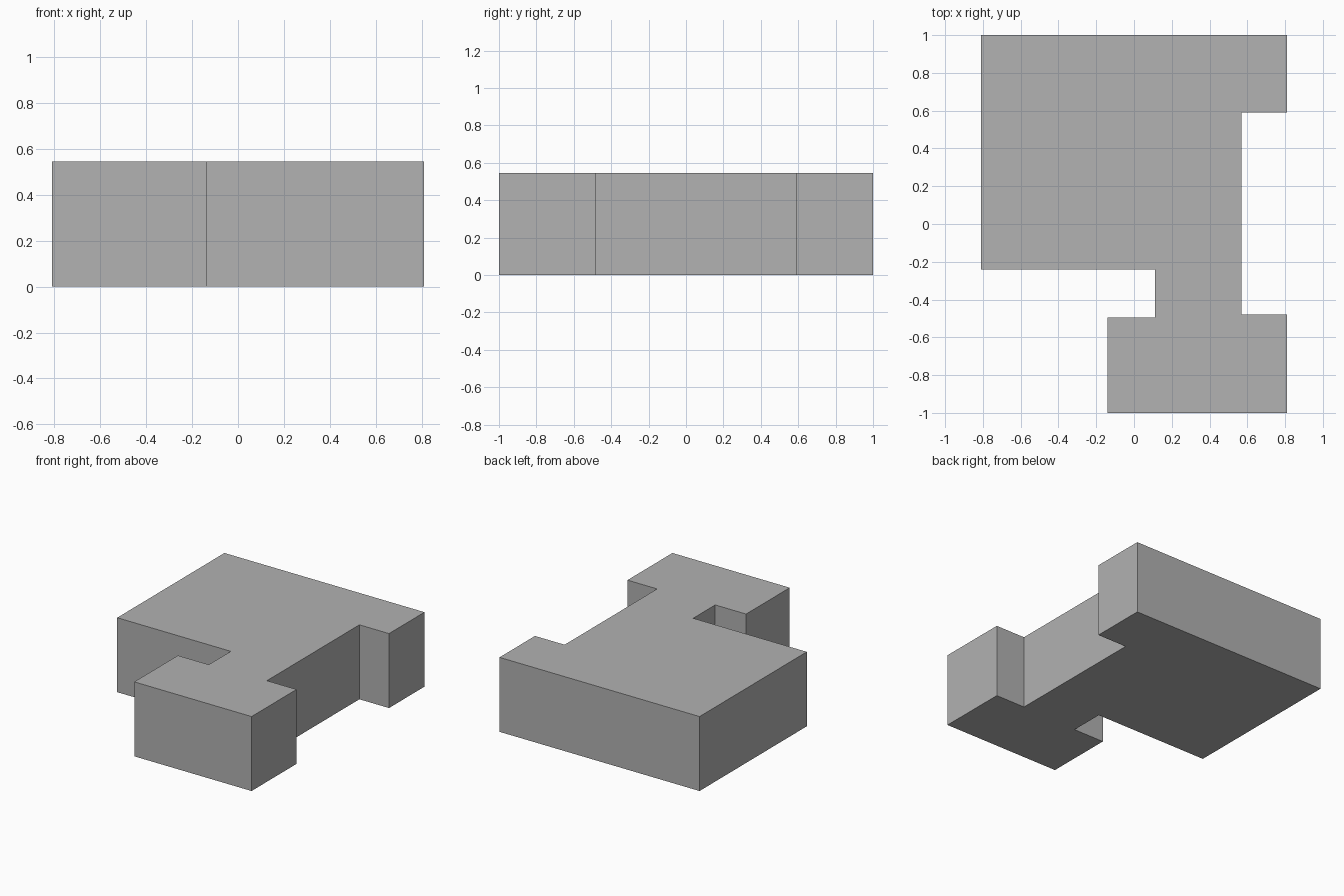
import bpy
import bmesh

cube = bpy.data.objects.get("Cube")
if cube:
    bpy.data.objects.remove(cube, do_unlink=True)

HEIGHT = 0.545

# Plain grey surface
grey = bpy.data.materials.new("plain_grey")
grey.use_nodes = True
colour = (0.445, 0.445, 0.445, 1)
grey.diffuse_color = colour
grey.node_tree.nodes["Principled BSDF"].inputs["Base Color"].default_value = colour

# Footprint outline, counter-clockwise from the front corner
outline = [
    (-0.14, -1.0), (0.81, -1.0), (0.81, -0.48), (0.57, -0.48),
    (0.57, 0.59), (0.81, 0.59), (0.81, 1.0), (-0.81, 1.0),
    (-0.81, -0.24), (0.11, -0.24), (0.11, -0.495), (-0.14, -0.495),
]


def extrude_outline(name, points, height, material):
    bm = bmesh.new()
    base = bm.faces.new([bm.verts.new((x, y, 0)) for x, y in points])
    result = bmesh.ops.extrude_face_region(bm, geom=[base], use_keep_orig=True)
    top = [g for g in result["geom"] if isinstance(g, bmesh.types.BMVert)]
    bmesh.ops.translate(bm, verts=top, vec=(0, 0, height))
    bmesh.ops.recalc_face_normals(bm, faces=bm.faces)
    mesh = bpy.data.meshes.new(name)
    bm.to_mesh(mesh)
    bm.free()
    mesh.materials.append(material)
    obj = bpy.data.objects.new(name, mesh)
    bpy.context.collection.objects.link(obj)
    return obj


# Solid block with notched sides
extrude_outline("building_block", outline, HEIGHT, grey)
